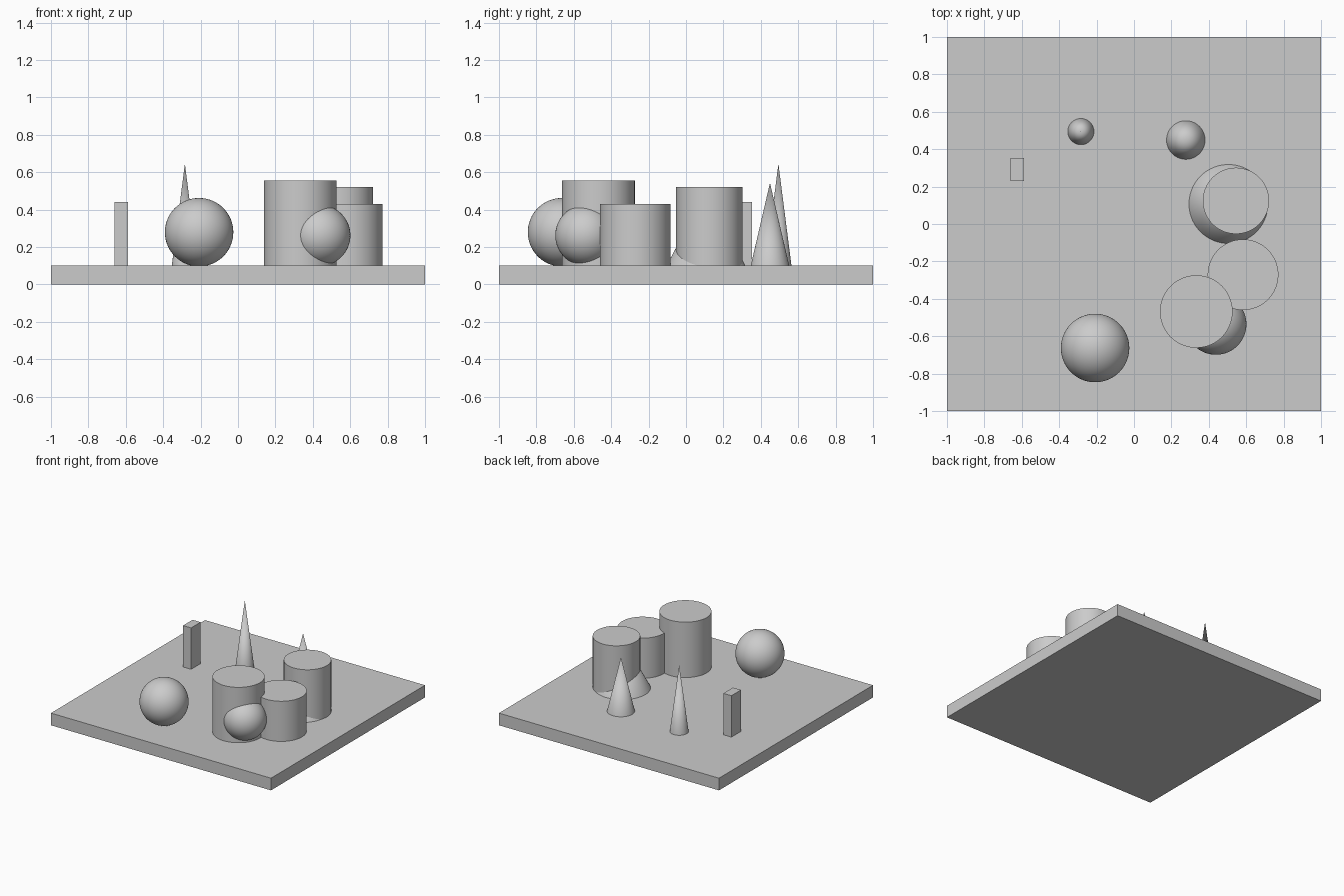
import bpy
import math

cube = bpy.data.objects.get("Cube")
if cube:
    bpy.data.objects.remove(cube, do_unlink=True)

FLOOR = 0.10    # top of the base slab
SIDES = 96

grey = bpy.data.materials.new("plain grey")
grey.use_nodes = True
colour = (0.6, 0.6, 0.6, 1.0)
grey.diffuse_color = colour
grey.node_tree.nodes["Principled BSDF"].inputs["Base Color"].default_value = colour


def finish(name, smooth=True):
    obj = bpy.context.object
    obj.name = name
    obj.data.materials.append(grey)
    if smooth:
        bpy.ops.object.shade_smooth_by_angle(angle=math.radians(35))
    return obj


def box(name, x, y, z, size):
    bpy.ops.mesh.primitive_cube_add(size=1, location=(x, y, z + size[2] / 2))
    bpy.context.object.scale = size
    bpy.ops.object.transform_apply(location=False, rotation=False, scale=True)
    return finish(name, smooth=False)


def cylinder(name, x, y, radius, top):
    height = top - FLOOR
    bpy.ops.mesh.primitive_cylinder_add(vertices=SIDES, radius=radius, depth=height,
                                        location=(x, y, FLOOR + height / 2))
    return finish(name)


def cone(name, x, y, radius, top):
    height = top - FLOOR
    bpy.ops.mesh.primitive_cone_add(vertices=SIDES, radius1=radius, radius2=0, depth=height,
                                    location=(x, y, FLOOR + height / 2))
    return finish(name)


def ball(name, x, y, z, radius):
    bpy.ops.mesh.primitive_uv_sphere_add(segments=64, ring_count=32, radius=radius,
                                         location=(x, y, z))
    return finish(name)


# Base slab and square post
box("base_slab", 0, 0, 0, (2, 2, FLOOR))
box("square_post", -0.624, 0.292, FLOOR, (0.073, 0.124, 0.34))

# Cylinders
cylinder("tall_cylinder", 0.333, -0.468, 0.194, 0.555)
cylinder("short_cylinder", 0.583, -0.271, 0.189, 0.43)
cylinder("rear_cylinder", 0.545, 0.124, 0.177, 0.522)

# Cones
cone("narrow_cone", -0.284, 0.494, 0.07, 0.645)
cone("medium_cone", 0.277, 0.449, 0.103, 0.543)
cone("wide_cone", 0.505, 0.107, 0.211, 0.50)

# Balls
ball("large_ball", -0.208, -0.663, 0.279, 0.183)
ball("small_ball", 0.438, -0.536, 0.262, 0.163)
